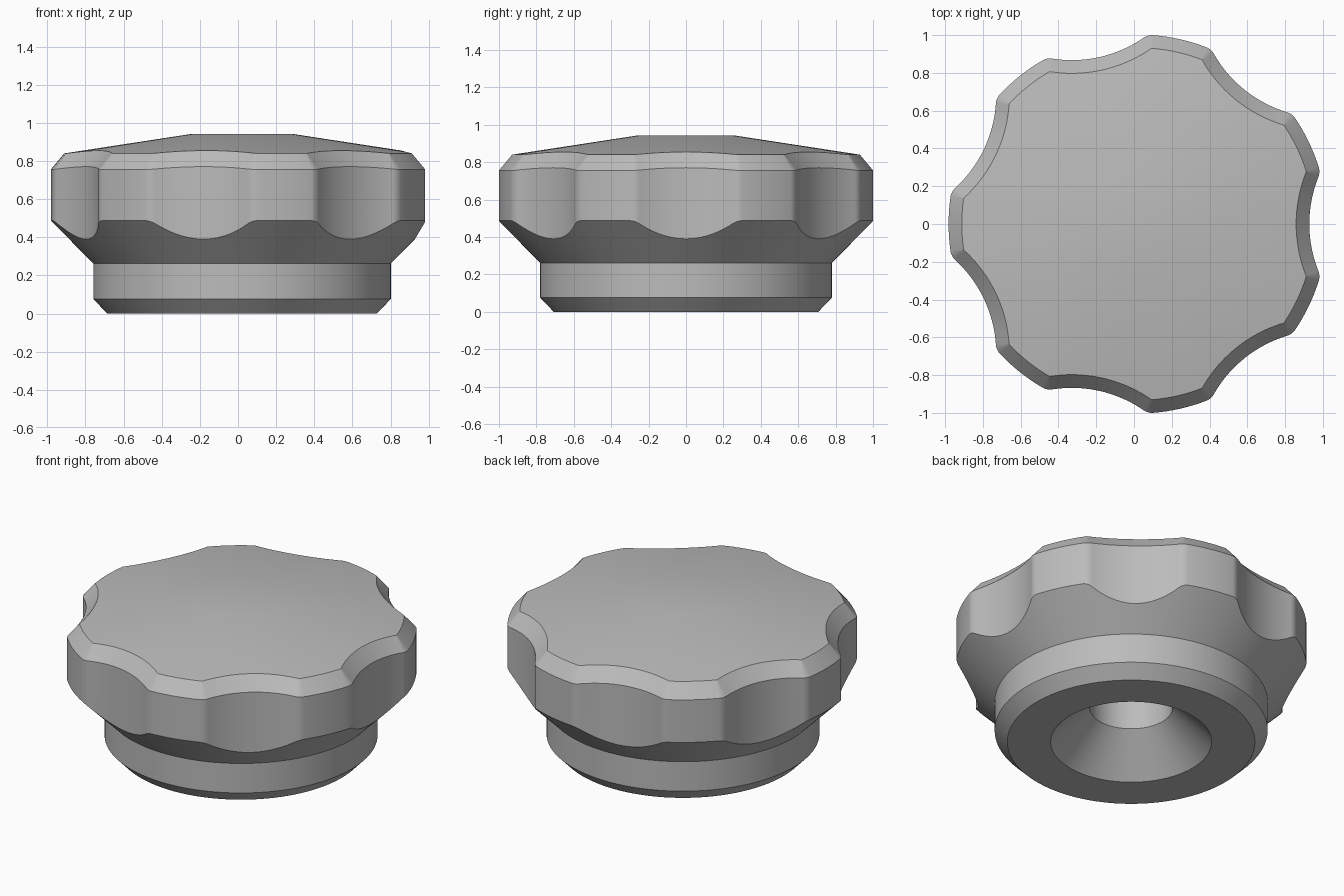
import bpy, bmesh, math

if "Cube" in bpy.data.objects:
    bpy.data.objects.remove(bpy.data.objects["Cube"])

LOBES = 7
R = 1.003        # lobe radius
VALLEY = 0.907   # radius at the middle of a scallop
FIL = 0.08       # rounding between scallop and lobe
PHI = math.radians(17.5)   # angle from valley where the lobe arc starts
X0 = 0.0213      # axis offset that centres the bounding box

# scallop circle tangent to the rounding circle
cx, cy = (R - FIL) * math.cos(PHI), (R - FIL) * math.sin(PHI)
k = VALLEY - FIL
D = (cx * cx + cy * cy - k * k) / (2 * (cx - k))
RS = D - VALLEY
ALPHA = math.atan2(cy, D - cx)


def outline(d):
    """Seven-lobed outline, moved inwards by d."""
    half = []
    for i in range(10):                       # concave scallop
        a = ALPHA * i / 10
        half.append((D - (RS + d) * math.cos(a), (RS + d) * math.sin(a)))
    for i in range(9):                        # rounded corner
        a = -ALPHA + (PHI + ALPHA) * i / 8
        half.append((cx + (FIL - d) * math.cos(a), cy + (FIL - d) * math.sin(a)))
    for i in range(1, 5):                     # lobe arc
        a = PHI + (math.pi / LOBES - PHI) * i / 4
        half.append(((R - d) * math.cos(a), (R - d) * math.sin(a)))
    sector = [(x, -y) for x, y in reversed(half[1:])] + half[:-1]
    pts = []
    for n in range(LOBES):
        t = 2 * math.pi * n / LOBES
        c, s = math.cos(t), math.sin(t)
        pts += [(x * c - y * s, x * s + y * c) for x, y in sector]
    return pts


def circle(ref, r, z):
    return [(x * r / math.hypot(x, y), y * r / math.hypot(x, y), z) for x, y in ref]


def crown(p):        # height of the sloping top
    return 0.942 - 0.153 * (math.hypot(*p) - 0.265)


def flare(p):        # height of the conical underside
    return 0.262 + 1.01 * (math.hypot(*p) - 0.78)


outer, inner = outline(0), outline(0.07)
rings = [
    circle(outer, 0.237, 0.60),               # blind bore
    circle(outer, 0.237, 0.224),
    circle(outer, 0.46, 0.0),                 # countersink
    circle(outer, 0.7075, 0.0),               # foot with chamfer
    circle(outer, 0.78, 0.076),
    circle(outer, 0.78, 0.262),
    [(x, y, flare((x, y))) for x, y in outer],           # grip wall
    [(x, y, crown((x, y)) - 0.0735) for x, y in outer],
    [(x, y, crown((x, y))) for x, y in inner],           # top chamfer
    circle(inner, 0.265, 0.942),              # flat centre
]

bm = bmesh.new()
vr = [[bm.verts.new((x + X0, y, z)) for x, y, z in ring] for ring in rings]
n = len(outer)
for a, b in zip(vr, vr[1:]):
    for i in range(n):
        j = (i + 1) % n
        bm.faces.new((a[i], a[j], b[j], b[i]))
bm.faces.new(vr[0])
bm.faces.new(vr[-1])
bmesh.ops.recalc_face_normals(bm, faces=bm.faces)
mesh = bpy.data.meshes.new("lobed_knob")
bm.to_mesh(mesh)
bm.free()
mesh.shade_smooth()
mesh.set_sharp_from_angle(angle=math.radians(25))

grey = bpy.data.materials.new("plain grey")
grey.diffuse_color = (0.5, 0.5, 0.5, 1)
grey.use_nodes = True
grey.node_tree.nodes["Principled BSDF"].inputs["Base Color"].default_value = grey.diffuse_color
mesh.materials.append(grey)
bpy.context.collection.objects.link(bpy.data.objects.new("lobed_knob", mesh))
